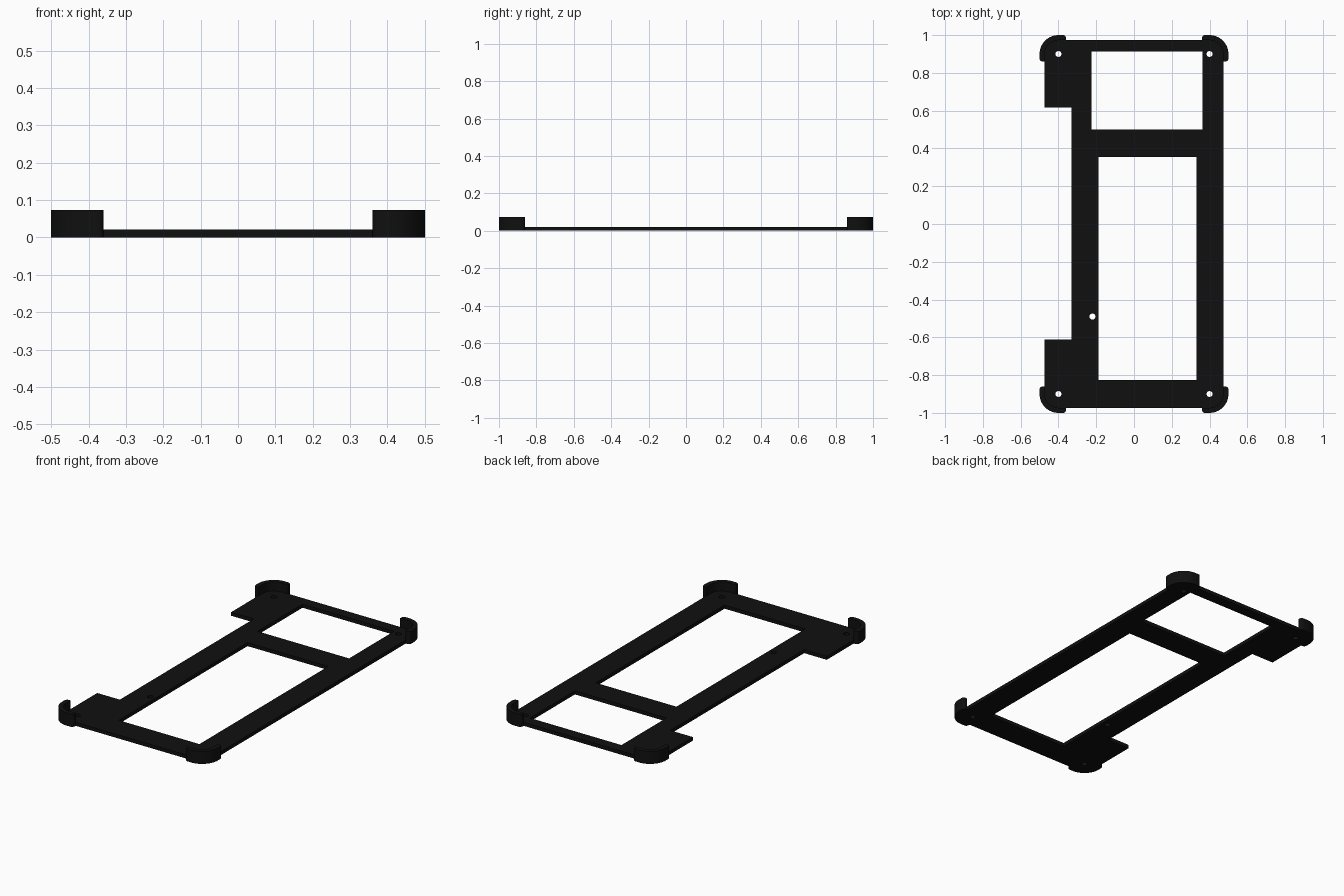
import bpy
import math

if "Cube" in bpy.data.objects:
    bpy.data.objects.remove(bpy.data.objects["Cube"])

black = bpy.data.materials.new("matte black")
black.diffuse_color = (0.005, 0.005, 0.005, 1)
black.use_nodes = True
black.node_tree.nodes["Principled BSDF"].inputs["Base Color"].default_value = black.diffuse_color


def arc(cx, cy, r, a0, a1, n):
    """Points along an arc, angles in degrees."""
    return [(cx + r * math.cos(math.radians(a0 + (a1 - a0) * i / n)),
             cy + r * math.sin(math.radians(a0 + (a1 - a0) * i / n)))
            for i in range(n + 1)]


def rect(x0, x1, y0, y1):
    return [(x0, y0), (x1, y0), (x1, y1), (x0, y1)]


def slab(name, loops, z0, z1):
    """Extrude a filled outline; later loops are holes."""
    cu = bpy.data.curves.new(name, 'CURVE')
    cu.dimensions = '2D'
    cu.fill_mode = 'BOTH'
    cu.extrude = (z1 - z0) / 2
    for pts in loops:
        sp = cu.splines.new('POLY')
        sp.points.add(len(pts) - 1)
        for p, (x, y) in zip(sp.points, pts):
            p.co = (x, y, 0, 1)
        sp.use_cyclic_u = True
    ob = bpy.data.objects.new(name, cu)
    ob.location.z = (z0 + z1) / 2
    bpy.context.collection.objects.link(ob)
    bpy.ops.object.select_all(action='DESELECT')
    ob.select_set(True)
    bpy.context.view_layer.objects.active = ob
    bpy.ops.object.convert(target='MESH')
    ob = bpy.context.object
    ob.data.materials.clear()
    ob.data.materials.append(black)
    # join caps and sides
    bpy.ops.object.mode_set(mode='EDIT')
    bpy.ops.mesh.select_all(action='SELECT')
    bpy.ops.mesh.remove_doubles(threshold=0.0001)
    bpy.ops.mesh.normals_make_consistent(inside=False)
    bpy.ops.object.mode_set(mode='OBJECT')
    bpy.ops.object.shade_smooth_by_angle(angle=math.radians(30))
    return ob


CX, CY = 0.4, 0.9            # corner hole centres
R_OUT, R_IN = 0.1, 0.073     # bumper wall radii

# flat frame: rounded outline with the side notch, two windows, screw holes
outline = (arc(CX, CY, 0.075, 0, 90, 10) + arc(-CX, CY, 0.075, 90, 180, 10)
           + [(-0.475, 0.616), (-0.33, 0.616), (-0.33, -0.612), (-0.475, -0.612)]
           + arc(-CX, -CY, 0.075, 180, 270, 10) + arc(CX, -CY, 0.075, 270, 360, 10))
windows = [rect(-0.225, 0.363, 0.5, 0.913), rect(-0.188, 0.33, -0.825, 0.356)]
centres = [(sx * CX, sy * CY) for sx in (-1, 1) for sy in (-1, 1)] + [(-0.22, -0.49)]
holes = [arc(x, y, 0.016, 0, 345, 23) for x, y in centres]
slab("frame_plate", [outline] + windows + holes, 0, 0.021)

# raised corner bumpers: curved wall with short straight ends, rounded outside
E, F = 0.04, 0.016           # end length, end rounding
wall = (arc(CX + R_OUT - F, CY - E + F, F, -90, 0, 5)
        + arc(CX, CY, R_OUT, 0, 90, 20)
        + arc(CX - E + F, CY + R_OUT - F, F, 90, 180, 5)
        + [(CX - E, CY + R_IN)]
        + arc(CX, CY, R_IN, 90, 0, 16)
        + [(CX + R_IN, CY - E)])
for sx, side in ((-1, "left"), (1, "right")):
    for sy, end in ((-1, "front"), (1, "back")):
        slab(f"corner_bumper_{end}_{side}",
             [[(sx * x, sy * y) for x, y in wall]], 0, 0.073)
